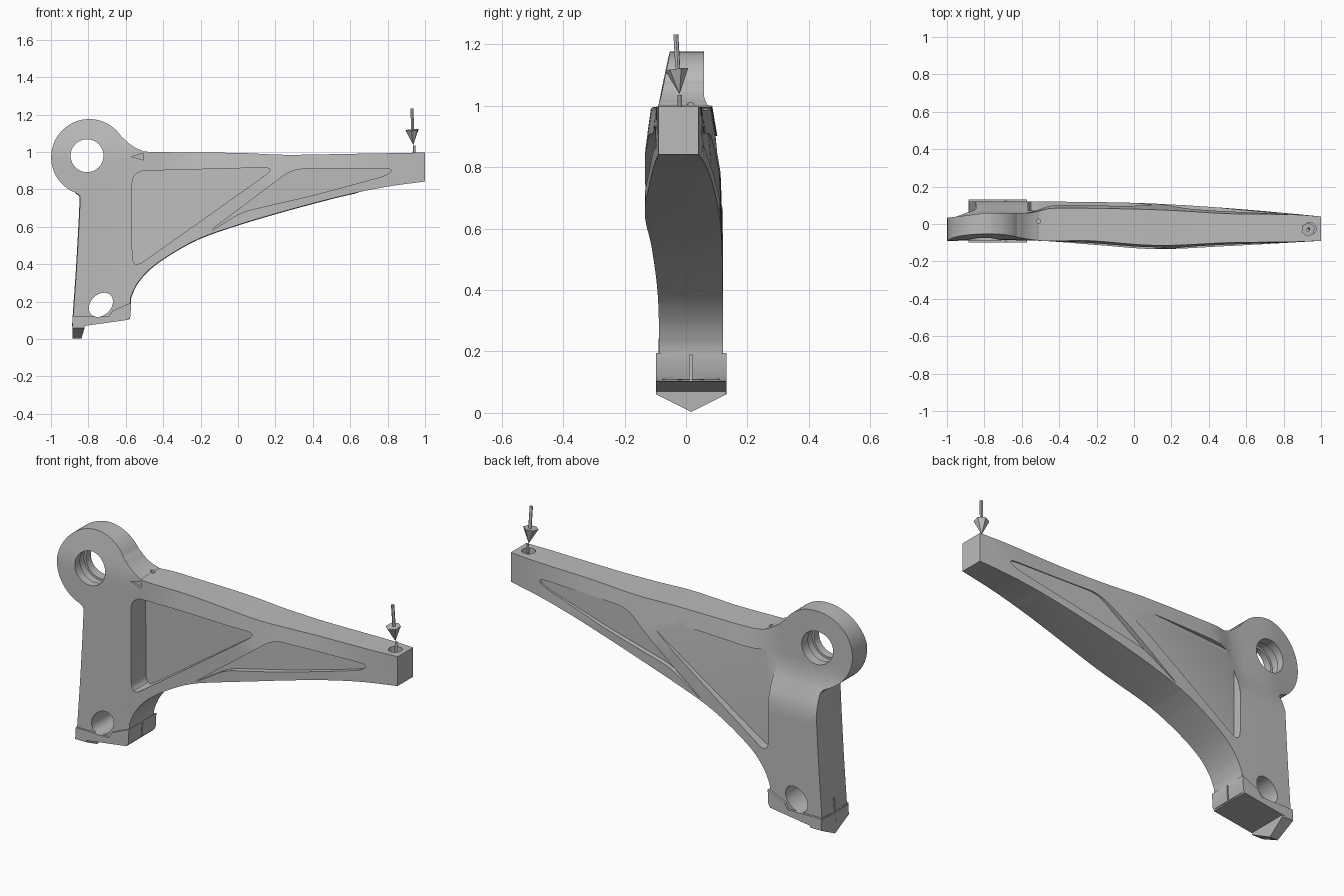
import bpy, bmesh, math
from mathutils import Vector

old = bpy.data.objects.get("Cube")
if old:
    bpy.data.objects.remove(old, do_unlink=True)

grey = bpy.data.materials.new("bare metal grey")
grey.use_nodes = True
grey.diffuse_color = (0.5, 0.5, 0.5, 1)
grey.node_tree.nodes["Principled BSDF"].inputs["Base Color"].default_value = grey.diffuse_color


def finish(name, bm):
    bmesh.ops.recalc_face_normals(bm, faces=bm.faces[:])
    mesh = bpy.data.meshes.new(name)
    bm.to_mesh(mesh)
    bm.free()
    mesh.materials.append(grey)
    ob = bpy.data.objects.new(name, mesh)
    bpy.context.scene.collection.objects.link(ob)
    return ob


def prism_mesh(pts, y0, y1):
    """Prism from an xz outline; each end is a depth or a function of x."""
    bm = bmesh.new()
    ends = []
    for y in (y0, y1):
        f = y if callable(y) else (lambda x, c=y: c)
        ends.append([bm.verts.new((x, f(x), z)) for x, z in pts])
    a, b = ends
    bm.faces.new(a)
    bm.faces.new(b[::-1])
    for i in range(len(pts)):
        j = (i + 1) % len(pts)
        bm.faces.new((a[i], b[i], b[j], a[j]))
    return bm


def prism(name, pts, y0, y1):
    return finish(name, prism_mesh(pts, y0, y1))


def rod(name, a, b, r1, r2, sides):
    a, b = Vector(a), Vector(b)
    bm = bmesh.new()
    bmesh.ops.create_cone(bm, cap_ends=True, segments=sides, radius1=r1, radius2=r2, depth=(b - a).length)
    turn = Vector((0, 0, 1)).rotation_difference(b - a).to_matrix()
    for v in bm.verts:
        v.co = turn @ v.co + (a + b) / 2
    return finish(name, bm)


def arc(cx, cz, rx, rz, start=0, end=360, n=48, tilt=0):
    out, c, s = [], math.cos(math.radians(tilt)), math.sin(math.radians(tilt))
    for i in range(n):
        t = math.radians(start + (end - start) * i / n)
        u, v = rx * math.cos(t), rz * math.sin(t)
        out.append((cx + c * u - s * v, cz + s * u + c * v))
    return out


def spline(pts, steps=5):
    """Smooth curve through the points."""
    p = [Vector(q) for q in pts]
    p = [2 * p[0] - p[1]] + p + [2 * p[-1] - p[-2]]
    out = []
    for i in range(1, len(p) - 2):
        a, b, c, d = p[i - 1:i + 3]
        for k in range(steps):
            t = k / steps
            out.append(tuple(0.5 * (2 * b + (c - a) * t + (2 * a - 5 * b + 4 * c - d) * t * t
                                    + (3 * b - a - 3 * c + d) * t ** 3)))
    return out + [tuple(p[-2])]


def rounded(pts, d, steps=6):
    """Polygon with each corner rounded."""
    p, out = [Vector(q) for q in pts], []
    for i, b in enumerate(p):
        ins, outs = p[i - 1] - b, p[(i + 1) % len(p)] - b
        a = b + ins.normalized() * min(d, ins.length * 0.45)
        c = b + outs.normalized() * min(d, outs.length * 0.45)
        for k in range(steps + 1):
            t = k / steps
            out.append(tuple(a * (1 - t) ** 2 + b * 2 * t * (1 - t) + c * t * t))
    return out


def lerp(table, x):
    for (x0, y0), (x1, y1) in zip(table, table[1:]):
        if x <= x1:
            return y0 + (y1 - y0) * max(0, (x - x0) / (x1 - x0))
    return table[-1][1]


def ramp(t):
    t = min(1, max(0, t))
    return t * t * (3 - 2 * t)


FRONT = spline([(-1, -.09), (-.55, -.088), (-.2, -.112), (.12, -.134), (.5, -.118), (1, -.09)], 8)
BACK = spline([(-1, .12), (-.5, .12), (0, .113), (.4, .092), (.8, .06), (1, .04)], 8)


def skin(x, z):
    """Front and back depth of the casting."""
    end = ramp((1 - x) / 0.6)
    draft = end * max(0, z - 0.85) * 0.14 * ramp((x + 0.5) / 0.3)
    front = lerp(FRONT, x) + draft + max(0, z - 1.0) * 0.2
    back = lerp(BACK, x) - end * max(0, z - 0.8) * 0.17 * ramp((x + 0.8) / 0.3)
    ring = 0.058 - 0.025 * max(0, (-0.8 - x) / 0.2)
    w = ramp((z - 0.65) / 0.2) * ramp((-0.42 - x) / 0.16)
    return front, back * (1 - w) + ring * w


# Body: one outline holding eye, leg and arm
outline = arc(-.795, .972, .204, .204, 32, 248, 50)
outline += spline([(-.87, .783), (-.848, .765), (-.845, .72), (-.862, .4), (-.885, .07)], 4)
outline += [(-.82, .075), (-.58, .11)]
outline += spline([(-.575, .22), (-.54, .295), (-.47, .375), (-.35, .46), (-.2, .54), (0, .61),
                   (.2, .67), (.4, .725), (.6, .775), (.8, .815), (.999, .842)], 4)
outline += spline([(.999, .997), (.6, .99), (.25, .985), (0, .995), (-.45, 1.0),
                   (-.52, 1.01), (-.575, 1.04), (-.615, 1.075)], 4)
bm = prism_mesh(outline, -1, 1)
bmesh.ops.recalc_face_normals(bm, faces=bm.faces[:])
cuts = [((0, 0, 0), (0, 1, 0))]
cuts += [((-1 + i * .06, 0, 0), (1, 0, 0)) for i in range(1, 33)]
cuts += [((0, 0, i * .06), (0, 0, 1)) for i in range(1, 20)]
for co, no in cuts:
    bmesh.ops.bisect_plane(bm, geom=bm.verts[:] + bm.edges[:] + bm.faces[:], plane_co=co, plane_no=no)
bm.normal_update()
moves = []
for v in bm.verts:
    front, back = skin(v.co.x, v.co.z)
    p = Vector((v.co.x, front + (back - front) * (v.co.y + 1) / 2, v.co.z))
    # Slightly raised parting line along the lower rim
    if abs(v.co.y) < 0.01 and v.co.z < 0.78 and v.co.x < 0.9:
        p += v.normal * 0.003
    moves.append((v, p))
for v, p in moves:
    v.co = p
bmesh.ops.triangulate(bm, faces=bm.faces[:])
body = finish("bracket_body", bm)

# Foot pad and its wedge-shaped toe
foot = prism("foot_pad", [(-.886, .06), (-.82, .07), (-.585, .103), (-.575, .12), (-.571, .195),
                          (-.67, .152), (-.69, .12), (-.884, .122)], -.098, .132)
toe_mesh = prism_mesh([(-.097, .06), (.017, .003), (.131, .06), (.131, .115), (-.097, .115)], -.886, -.82)
for v in toe_mesh.verts:
    x = v.co.y + (0 if v.co.y < -.85 or v.co.z > .1 else -.3 * (.06 - v.co.z))
    v.co = (x, v.co.x, v.co.z)
toe = finish("foot_toe", toe_mesh)


def carve(cutter, *targets):
    for ob in targets:
        mod = ob.modifiers.new("cut", "BOOLEAN")
        mod.operation, mod.solver, mod.object = "DIFFERENCE", "EXACT", cutter
        bpy.context.view_layer.objects.active = ob
        bpy.ops.object.modifier_apply(modifier=mod.name)
    bpy.data.objects.remove(cutter, do_unlink=True)


# Lightening pockets on both faces
big = rounded([(-.567, .898), (.205, .918), (-.565, .372)], .075)
small = rounded([(.83, .912), (.29, .908), (-.19, .548), (.02, .68), (.4, .768), (.8, .876)], .06)
carve(prism("cutter", big, -1, lambda x: .035 - .2 * (x + .56)), body)
carve(prism("cutter", big, lambda x: .072 + .045 * (x + .56), 1), body)
carve(prism("cutter", small, -1, lambda x: -.105 + .03 * x), body)
carve(prism("cutter", small, lambda x: .088 - .05 * x, 1), body)

# Eye bore with an inner groove
carve(prism("cutter", arc(-.807, .98, .088, .088), -1, 1), body)
carve(prism("cutter", arc(-.807, .98, .099, .099), -.045, .005), body)

# Slanted hole above the foot, and thin slots at the foot ends
carve(prism("cutter", arc(-.733, .183, .073, .055, tilt=45), -1, 1), body, foot)
for x in (-.572, -.89):
    slot = [(x - .015, 0), (x + .015, 0), (x + .015, .19), (x - .015, .19)]
    carve(prism("cutter", slot, .012, .02), body, foot)

# Triangle mark, small top hole and pin socket
carve(prism("cutter", [(-.57, .975), (-.505, .993), (-.505, .957)], -1, -.077), body)
carve(rod("cutter", (-.51, .015, .97), (-.51, .015, 1.1), .011, .011, 16), body)
carve(rod("cutter", (.94, -.025, .95), (.94, -.025, 1.1), .034, .034, 32), body)

# Load pin and arrow
pin = rod("load_pin", (.94, -.02, .945), (.942, -.02, 1.035), .007, .007, 12)
shaft = rod("arrow_shaft", (.93, -.033, 1.232), (.934, -.026, 1.11), .008, .008, 12)
head = rod("arrow_head", (.931, -.03, 1.118), (.937, -.021, 1.038), .038, 0, 6)

for ob in (body, foot, toe, pin, shaft):
    bpy.ops.object.select_all(action="DESELECT")
    ob.select_set(True)
    bpy.context.view_layer.objects.active = ob
    bpy.ops.object.shade_smooth_by_angle(angle=math.radians(30))
